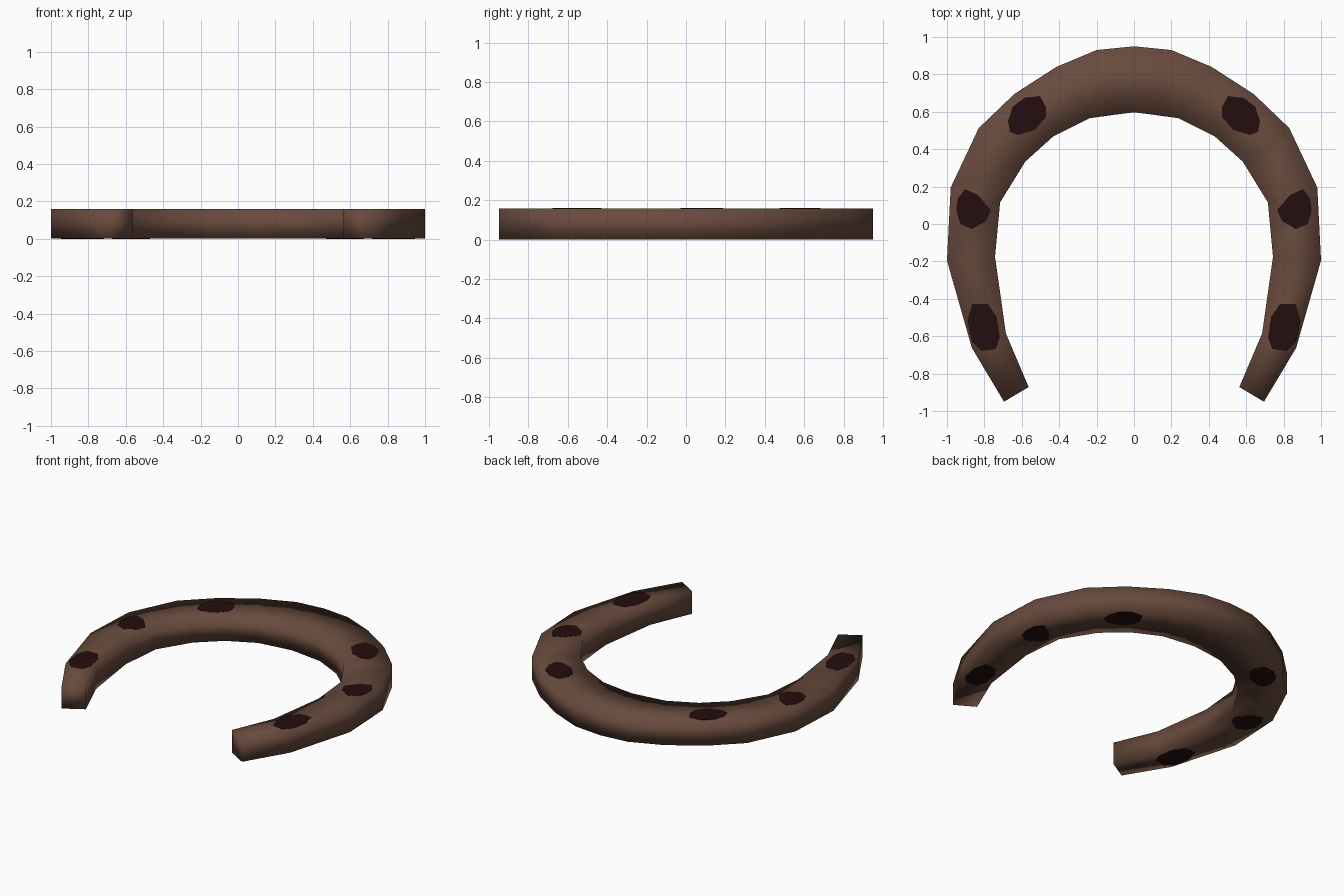
import bpy, bmesh

if "Cube" in bpy.data.objects:
    bpy.data.objects.remove(bpy.data.objects["Cube"])

Z0, Z1 = 0.0015, 0.1585   # body heights; spot plates add 0.0015 each side


def material(name, rgb):
    m = bpy.data.materials.new(name)
    m.diffuse_color = (*rgb, 1)
    m.use_nodes = True
    m.node_tree.nodes["Principled BSDF"].inputs["Base Color"].default_value = m.diffuse_color
    return m


brown = material("rusty brown", (0.140, 0.070, 0.047))
dark = material("dark nail hole", (0.018, 0.0042, 0.0048))


def finish(bm, name, mat, smooth):
    bmesh.ops.recalc_face_normals(bm, faces=bm.faces)
    me = bpy.data.meshes.new(name)
    bm.to_mesh(me)
    bm.free()
    me.materials.append(mat)
    for p in me.polygons:
        p.use_smooth = smooth
    ob = bpy.data.objects.new(name, me)
    bpy.context.collection.objects.link(ob)
    return ob


# Horseshoe body: (outer x, outer y, inner x, inner y) from toe to right heel
half = [
    (0.00, 0.95, 0.00, 0.597), (0.20, 0.93, 0.12, 0.582),
    (0.415, 0.84, 0.24, 0.565), (0.64, 0.695, 0.43, 0.47),
    (0.83, 0.513, 0.582, 0.333), (0.98, 0.195, 0.716, 0.115),
    (1.00, -0.195, 0.743, -0.175), (0.867, -0.662, 0.685, -0.585),
    (0.695, -0.95, 0.563, -0.872),
]
stations = [(-a, b, -c, d) for a, b, c, d in reversed(half[1:])] + half
bm = bmesh.new()
rings = [[bm.verts.new(p) for p in
          ((ox, oy, Z0), (ox, oy, Z1), (ix, iy, Z1), (ix, iy, Z0))]
         for ox, oy, ix, iy in stations]
for r, s in zip(rings, rings[1:]):
    for k in range(4):
        n = (k + 1) % 4
        bm.faces.new((r[k], r[n], s[n], s[k]))
bm.faces.new(rings[0])
bm.faces.new(rings[-1])
finish(bm, "horseshoe_body", brown, True)

# Nail hole spots on the right arm, mirrored left, on top and bottom
spots = {
    "toe": [(.503, .684), (.471, .626), (.471, .572), (.53, .503), (.62, .476),
            (.663, .492), (.674, .551), (.647, .626), (.583, .674)],
    "middle": [(.904, .187), (.834, .155), (.765, .075), (.791, .016),
               (.866, -.027), (.93, 0), (.947, .07), (.941, .134)],
    "heel": [(.866, -.428), (.781, -.428), (.733, -.497), (.717, -.604),
             (.738, -.668), (.813, -.679), (.866, -.626), (.888, -.519)],
}
for name, outline in spots.items():
    for side, sx in (("right", 1), ("left", -1)):
        for level, za, zb in (("top", Z1 - 0.001, 0.16), ("bottom", 0.0, Z0 + 0.001)):
            bm = bmesh.new()
            lo = [bm.verts.new((sx * x, y, za)) for x, y in outline]
            hi = [bm.verts.new((sx * x, y, zb)) for x, y in outline]
            bm.faces.new(lo)
            bm.faces.new(hi)
            for i in range(len(lo)):
                j = (i + 1) % len(lo)
                bm.faces.new((lo[i], lo[j], hi[j], hi[i]))
            finish(bm, f"nail_hole_{name}_{side}_{level}", dark, False)
